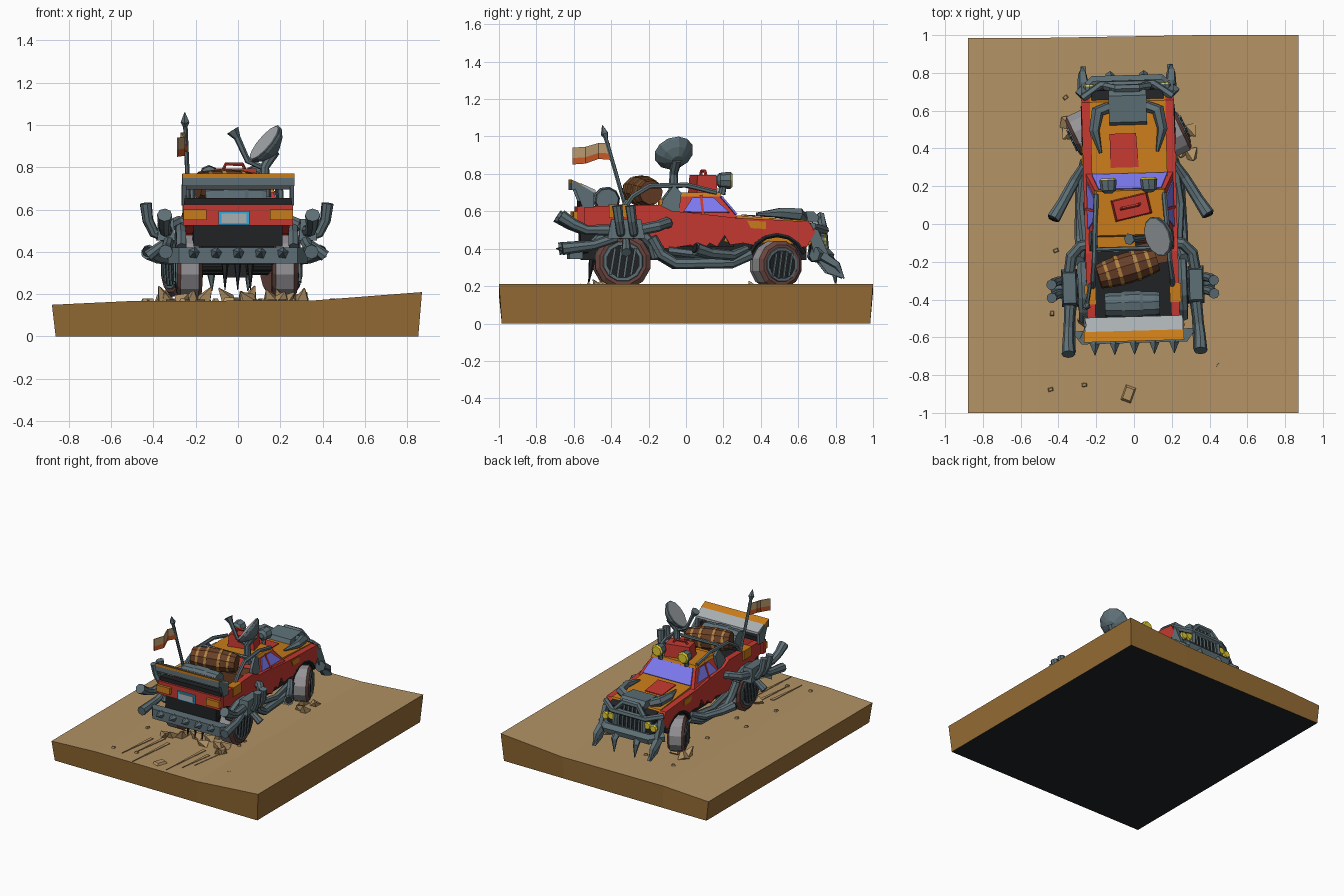
import bpy, bmesh, random
from math import sin, cos, radians, pi
from mathutils import Vector, Matrix

if "Cube" in bpy.data.objects:
    bpy.data.objects.remove(bpy.data.objects["Cube"])

random.seed(4)
COL = dict(red=(.55, .04, .03), orange=(.58, .2, .01), metal=(.11, .16, .18), dark=(.015, .016, .018),
           tyre=(.14, .06, .05), tread=(.3, .29, .3), glass=(.2, .19, .87), wood=(.14, .05, .02),
           gold=(.45, .22, .05), cream=(.5, .33, .16), sand=(.45, .29, .13), earth=(.3, .15, .035),
           lamp=(.75, .6, .03), pale=(.4, .43, .45), blue=(.03, .4, .75), rust=(.6, .1, .02))
TRUCK = Matrix.Translation((-.016, 0, 0)) @ Matrix.Rotation(radians(1.6), 4, 'Z')
place = TRUCK


def mat(key):
    m = bpy.data.materials.get(key) or bpy.data.materials.new(key)
    m.diffuse_color = (*COL[key], 1)
    m.use_nodes = True
    m.node_tree.nodes["Principled BSDF"].inputs["Base Color"].default_value = m.diffuse_color
    return m


def finish(name, bm, keys):
    bmesh.ops.recalc_face_normals(bm, faces=bm.faces)
    bm.transform(place)
    me = bpy.data.meshes.new(name)
    bm.to_mesh(me)
    bm.free()
    for k in keys:
        me.materials.append(mat(k))
    ob = bpy.data.objects.new(name, me)
    bpy.context.collection.objects.link(ob)
    return ob


def tube(name, pts, rad, keys, n=8):
    """Rings of n sides lofted along a path; one radius or one per point."""
    keys = [keys] if isinstance(keys, str) else keys
    pts = [Vector(p) for p in pts]
    rad = rad if isinstance(rad, (list, tuple)) else [rad] * len(pts)
    bm, u, rings = bmesh.new(), None, []
    for i, p in enumerate(pts):
        t = (pts[min(i + 1, len(pts) - 1)] - pts[max(i - 1, 0)]).normalized()
        u = (t.orthogonal() if u is None else u - t * u.dot(t)).normalized()
        v = t.cross(u)
        rings.append([bm.verts.new(p + rad[i] * (u * cos(2 * pi * k / n) + v * sin(2 * pi * k / n))) for k in range(n)])
    for i in range(len(rings) - 1):
        for k in range(n):
            a, b = rings[i], rings[i + 1]
            f = bm.faces.new((a[k], a[(k + 1) % n], b[(k + 1) % n], b[k]))
            f.material_index = min(i, len(keys) - 1)
    bm.faces.new(rings[0])
    bm.faces.new(rings[-1]).material_index = min(len(rings) - 2, len(keys) - 1)
    return finish(name, bm, keys)


def slab(name, pts, vec, key):
    """Polygon extruded along a vector."""
    bm, vec, n = bmesh.new(), Vector(vec), len(pts)
    a = [bm.verts.new(p) for p in pts]
    b = [bm.verts.new(Vector(p) + vec) for p in pts]
    bm.faces.new(a)
    bm.faces.new(b)
    for i in range(n):
        bm.faces.new((a[i], a[(i + 1) % n], b[(i + 1) % n], b[i]))
    return finish(name, bm, [key])


def prism(name, yz, x0, x1, key):
    return slab(name, [(x0, y, z) for y, z in yz], (x1 - x0, 0, 0), key)


def box(name, c, size, key, rz=0, top=1):
    bm = bmesh.new()
    bmesh.ops.create_cube(bm, size=1)
    for v in bm.verts:
        k = top if v.co.z > 0 else 1
        v.co = Vector((v.co.x * size[0] * k, v.co.y * size[1] * k, v.co.z * size[2]))
    bm.transform(Matrix.Translation(c) @ Matrix.Rotation(radians(rz), 4, 'Z'))
    return finish(name, bm, [key])


def arch(yc, zc, r, a0=24, a1=156, n=6):
    return [(yc + r * cos(radians(a0 + (a1 - a0) * i / n)), zc + r * sin(radians(a0 + (a1 - a0) * i / n))) for i in range(n + 1)]


# chassis, bed and hood
box("chassis", (0, .04, .39), (.34, 1.2, .1), "dark")
box("bed_floor", (0, -.31, .47), (.42, .52, .06), "dark")
box("differential", (0, -.345, .33), (.1, .12, .1), "dark", top=.7)
for x in (-.06, 0, .06):
    tube("belly_spike", [(x, -.5, .36), (x, -.52, .22)], [.02, .002], "dark", 5)
prism("hood", [(.2, .44), (.66, .42), (.68, .5), (.65, .55), (.24, .58)], -.2, .2, "orange")
slab("hood_patch", [(-.1, .3, .577), (.05, .3, .577), (.04, .48, .566), (-.1, .48, .566)], (0, 0, .006), "red")
side = [(-.57, .625), (-.15, .635), (-.08, .6), (.0, .595), (.26, .565), (.65, .545), (.685, .49), (.64, .41)] \
    + arch(.48, .32, .15, 36, 140) + [(.3, .43), (.23, .42), (.2, .47), (.16, .41), (.12, .43), (.08, .39), (.02, .42), (-.1, .4)] \
    + arch(-.345, .334, .17, 24, 115) + [(-.5, .52), (-.58, .53)]
for s in (-1, 1):
    prism("side_panel", side, s * .2, s * .245, "red")
    prism("side_patch", [(.32, .55), (.42, .545), (.42, .505), (.34, .51)], s * .24, s * .25, "orange")
    box("rail_patch", (s * .225, -.37, .6), (.06, .1, .07), "orange")

# cab with windows
cab = [((-.23, -.1, .58), (.23, -.1, .58), (.23, .27, .565), (-.23, .27, .565)),
       ((-.18, -.05, .685), (.18, -.05, .685), (.18, .17, .685), (-.18, .17, .685))]
bm = bmesh.new()
lo, hi = [[bm.verts.new(p) for p in ring] for ring in cab]
bm.faces.new(lo)
bm.faces.new(hi)
for i in range(4):
    bm.faces.new((lo[i], lo[(i + 1) % 4], hi[(i + 1) % 4], hi[i]))
finish("cab", bm, ["red"])
box("cab_base", (0, .08, .5), (.4, .34, .18), "dark")
box("roof", (0, .06, .69), (.38, .25, .02), "orange", top=.94)
box("rear_deck", (-.08, -.1, .64), (.2, .09, .05), "orange")
slab("windshield", [(-.2, .262, .58), (.2, .262, .58), (.165, .182, .675), (-.165, .182, .675)], (0, .007, .007), "glass")
for s in (-1, 1):
    slab("side_window", [(s * .224, -.02, .595), (s * .187, .03, .672), (s * .187, .14, .672), (s * .224, .225, .592)], (s * .006, 0, .003), "glass")
    tube("window_post", [(s * .232, .085, .58), (s * .188, .075, .685)], .01, "red", 4)
    slab("cab_back_plate", [(s * .21, -.16, .54), (s * .21, -.05, .54), (s * .19, -.03, .7), (s * .19, -.07, .74), (s * .2, -.13, .66)], (s * .02, 0, 0), "metal")

# roll cage
for s in (-1, 1):
    tube("roll_cage", [(s * .21, -.34, .61), (s * .21, -.29, .68), (s * .2, -.2, .735), (s * .19, 0, .74), (s * .18, .16, .7)], .014, "metal", 6)
tube("cage_crossbar", [(-.2, -.13, .735), (.2, -.13, .735)], .012, "metal", 6)

# tailgate, spoiler and rear bumper
box("tailgate", (0, -.57, .575), (.52, .04, .1), "red")
box("tailgate_rail", (0, -.55, .64), (.51, .05, .03), "dark")
box("tailgate_skirt", (0, -.555, .475), (.42, .03, .1), "dark")
box("plate_frame", (-.02, -.595, .56), (.145, .012, .065), "blue")
box("plate", (-.02, -.602, .56), (.12, .008, .045), "pale")
for s in (-1, 1):
    box("tail_light", (s * .205, -.585, .575), (.11, .05, .05), "orange")
    prism("spoiler_bracket", [(-.5, .62), (-.56, .62), (-.62, .77), (-.5, .7)], s * .245, s * .265, "metal")
slab("spoiler", [(-.26, -.49, .695), (.26, -.49, .695), (.26, -.565, .73), (-.26, -.565, .73)], (0, 0, .018), "pale")
slab("spoiler_edge", [(-.265, -.565, .725), (.265, -.565, .725), (.265, -.62, .75), (-.265, -.62, .75)], (0, 0, .02), "orange")
box("spoiler_lip", (0, -.61, .735), (.53, .02, .045), "metal")
slab("rear_bumper", [(-.33, -.56, .42), (-.28, -.63, .42), (.28, -.63, .42), (.33, -.56, .42)], (0, 0, -.075), "metal")
for i in range(5):
    x = -.21 + i * .105
    tube("bumper_spike", [(x, -.625, .395), (x, -.69, .4)], [.03, .002], "metal", 5)
for s in (-1, 1):
    tube("bumper_arm", [(s * .12, -.4, .4), (s * .16, -.58, .385)], .025, "dark", 6)

# wheels; the front pair is steered to the left
for y, z, r, x, steer in ((-.345, .332, .152, .225, 0), (.48, .315, .13, .235, 24)):
    place = TRUCK
    tube("axle", [(-x, y, z), (x, y, z)], .025, "dark", 8)
    for s in (-1, 1):
        place = TRUCK @ Matrix.Translation((s * x, y, z)) @ Matrix.Rotation(radians(steer), 4, 'Z')
        tube("tyre", [(a * .12, 0, 0) for a in (-.5, -.36, .36, .5)], [r * .84, r, r, r * .84], ["tyre", "tread", "tyre"], 12)
        tube("rim", [(s * .05, 0, 0), (s * .066, 0, 0)], [r * .76, r * .7], "metal", 12)
        tube("rim_recess", [(s * .06, 0, 0), (s * .068, 0, 0)], r * .6, "dark", 12)
        for k in (-.36, -.12, .12, .36):
            h = r * (.6 - abs(k) * .35)
            tube("rim_bar", [(s * .07, r * (k - .08), -h), (s * .07, r * (k + .08), h)], r * .06, "metal", 4)
place = TRUCK

# fenders, sill pipes and side exhausts
for s in (-1, 1):
    tube("rear_fender", [(s * .265, y, z) for y, z in arch(-.345, .334, .18, 5, 150)], .026, "metal", 6)
    tube("front_fender", [(s * .235, y, z) for y, z in arch(.48, .32, .155, 20, 160)], .014, "dark", 6)
    tube("sill_pipe", [(s * .23, .34, .37), (s * .26, .24, .325), (s * .27, -.06, .32), (s * .27, -.14, .37), (s * .28, -.19, .46)], .03, "metal", 8)
    tube("sill_step", [(s * .24, .3, .38), (s * .265, .1, .365), (s * .25, -.1, .39)], .022, "metal", 6)
    tube("side_horn", [(s * .24, .32, .4), (s * .29, .24, .365), (s * .36, .12, .375), (s * .41, .04, .4)], [.02, .028, .03, .036], "metal", 8)
    tube("horn_mouth", [(s * .408, .045, .4), (s * .413, .034, .403)], .026, "dark", 8)
    tube("manifold", [(s * .2, -.1, .53), (s * .27, -.11, .54), (s * .32, -.16, .52), (s * .335, -.26, .5)], .03, "metal", 8)
    box("muffler", (s * .335, -.33, .505), (.085, .2, .1), "metal", top=.8)
    tube("upper_tailpipe", [(s * .335, -.42, .5), (s * .345, -.54, .5), (s * .35, -.61, .53), (s * .35, -.68, .575)], [.03, .027, .03, .036], "metal", 8)
    tube("lower_tailpipe", [(s * .32, -.38, .46), (s * .335, -.5, .42), (s * .345, -.67, .4)], [.026, .026, .034], "metal", 8)
    for y in (-.29, -.36):
        tube("exhaust_stack", [(s * .34, y, .47), (s * .39, y, .49), (s * .42, y - .01, .55), (s * .43, y - .02, .63)], [.022, .024, .025, .028], "metal", 8)
    tube("exhaust_stub", [(s * .33, -.33, .45), (s * .42, -.33, .38)], [.02, .028], "metal", 8)
    tube("hood_claw", [(s * .1, .62, .565), (s * .16, .6, .585), (s * .18, .5, .59), (s * .15, .38, .585)], [.03, .035, .028, .008], "metal", 6)

# front grille mask, lamps and tusks
prism("engine_scoop", [(.52, .55), (.7, .54), (.71, .57), (.68, .6), (.54, .59)], -.1, .1, "metal")
prism("grille_backing", [(.66, .54), (.71, .52), (.73, .36), (.66, .34)], -.19, .19, "dark")
tube("grille_hoop", [(-.12, .74, .4), (-.11, .73, .52), (-.06, .72, .575), (.06, .72, .575), (.11, .73, .52), (.12, .74, .4)], .022, "metal", 6)
for i in range(6):
    x = -.085 + i * .034
    tube("grille_bar", [(x, .715, .57), (x, .745, .47), (x, .755, .36)], .009, "metal", 5)
tube("front_bumper", [(-.25, .68, .37), (-.18, .75, .36), (.18, .75, .36), (.25, .68, .37)], .04, "metal", 6)
tube("mask_brow", [(-.24, .67, .52), (-.14, .74, .5), (.14, .74, .5), (.24, .67, .52)], .022, "metal", 6)
for s in (-1, 1):
    for x, z in ((.15, .45), (.2, .44)):
        tube("headlamp", [(s * x, .68, z), (s * x, .735, z), (s * x, .745, z)], [.03, .03, .024], ["metal", "lamp"], 8)
    prism("mask_wing", [(.64, .52), (.7, .5), (.76, .36), (.84, .24), (.75, .27), (.68, .36)], s * .215, s * .245, "metal")
    tube("wing_tusk", [(s * .23, .72, .36), (s * .235, .8, .31), (s * .235, .84, .24)], [.035, .025, .003], "metal", 5)
    tube("inner_tusk", [(s * .08, .74, .37), (s * .09, .79, .31), (s * .085, .8, .215)], [.032, .024, .003], "metal", 5)

# roof cargo: fuel can and lamps
box("fuel_can", (.005, .09, .745), (.2, .115, .1), "red", rz=12, top=.9)
tube("can_handle", [(-.05, .08, .79), (-.04, .085, .815), (.04, .1, .815), (.05, .105, .79)], .009, "red", 5)
for x in (-.115, .1):
    tube("roof_lamp", [(x, .165, .765), (x, .18, .765), (x, .235, .765), (x, .245, .765)], [.02, .04, .046, .036], ["metal", "metal", "lamp"], 8)
    tube("lamp_stand", [(x, .19, .69), (x, .2, .75)], .018, "metal", 6)

# bed cargo: wooden barrel and steel drum
a, b = Vector((-.18, -.275, .715)), Vector((.13, -.19, .7))
tube("barrel", [a.lerp(b, t) for t in (0, .25, .5, .75, 1)], [.065, .078, .083, .078, .065], "wood", 10)
for t in (.15, .35, .65, .85):
    tube("barrel_hoop", [a.lerp(b, t - .03), a.lerp(b, t + .03)], .074 if t in (.15, .85) else .084, "gold", 10)
tube("drum", [(-.15 + .29 * t, -.425, .66) for t in (0, .08, .3, .36, .64, .7, .92, 1)], [.06, .066, .066, .072, .072, .066, .066, .06], "metal", 10)
box("bed_crate", (.1, -.16, .56), (.2, .12, .14), "wood", rz=10)

# satellite dish
c, d = Vector((.14, -.07, .915)), Vector((-.74, -.25, .62)).normalized()
tube("dish", [c - d * k for k in (.07, .045, .015, 0)], [.03, .075, .105, .108], "metal", 12)
tube("dish_face", [c - d * .005, c + d * .004], [.1, .1], "pale", 12)
tube("dish_mast", [(.14, -.07, .66), (.14, -.07, .8), c - d * .06], [.03, .022, .03], "metal", 8)
tube("dish_feed", [(.13, -.07, .8), (.06, -.075, .83), (.01, -.08, .94), (-.012, -.08, .975)], [.014, .014, .016, .032], "metal", 6)

# flag
tube("flag_pole", [(-.225, -.31, .6), (-.245, -.425, 1.0)], .011, "metal", 6)
tube("flag_tip", [(-.245, -.42, .99), (-.246, -.428, 1.015), (-.248, -.44, 1.06)], [.01, .022, .002], "metal", 5)
cols = [(-.24, -.4, .965, .875), (-.27, -.46, .965, .88), (-.255, -.53, .945, .855), (-.29, -.6, .94, .85)]
for p, q in zip(cols, cols[1:]):
    for key, f0, f1 in (("cream", 0, .62), ("rust", .62, 1)):
        quad = [(k[0], k[1], k[2] + (k[3] - k[2]) * f) for k, f in ((p, f0), (q, f0), (q, f1), (p, f1))]
        slab("flag_cloth", quad, (.006, 0, 0), key)

# sand base
place = Matrix()
xs, zs, ys = (-.88, -.5, .35, .87), (.15, .168, .17, .21), (-1, -.3, .4, 1)
bm = bmesh.new()
T = [[bm.verts.new((x, y * (.985 if x < -.4 and y > 0 else 1), z)) for y in ys] for x, z in zip(xs, zs)]
B = [[bm.verts.new((x * .98, y * .985, 0)) for y in ys] for x in xs]
for i in range(3):
    for j in range(3):
        for G, m in ((T, 0), (B, 2)):
            bm.faces.new((G[i][j], G[i + 1][j], G[i + 1][j + 1], G[i][j + 1])).material_index = m
    for j in (0, 3):
        bm.faces.new((T[i][j], T[i + 1][j], B[i + 1][j], B[i][j])).material_index = 1
        bm.faces.new((T[j][i], T[j][i + 1], B[j][i + 1], B[j][i])).material_index = 1
finish("sand_base", bm, ["sand", "earth", "dark"])

# skid streaks, kicked-up sand and pebbles
for x, y0, y1 in ((-.31, -.6, -.92), (-.24, -.55, -.85), (-.17, -.6, -.99), (.1, -.55, -.97), (.17, -.6, -.88), (.22, -.5, -.8)):
    slab("skid_streak", [(x - .012, y0, .165), (x + .014, y0, .165), (x - .03, y1, .165)], (0, 0, .009), "sand")
for cx, cy in ((-.3, .56), (.25, .45), (-.22, -.47), (.22, -.47), (0, -.4)):
    for k in range(4):
        x, y = cx + random.uniform(-.07, .07), cy + random.uniform(-.09, .09)
        tube("sand_spray", [(x, y, .165), (x + random.uniform(-.05, .05), y - .04, random.uniform(.2, .24))], [.045, .004], "sand", 4)
for k in range(12):
    box("pebble", (random.uniform(-.45, .45), random.uniform(-.95, .7), .172), (.03, .022, .016), "sand", rz=random.uniform(0, 90), top=.6)
box("sand_clod", (-.03, -.9, .175), (.06, .09, .02), "sand", rz=-20, top=.7)
